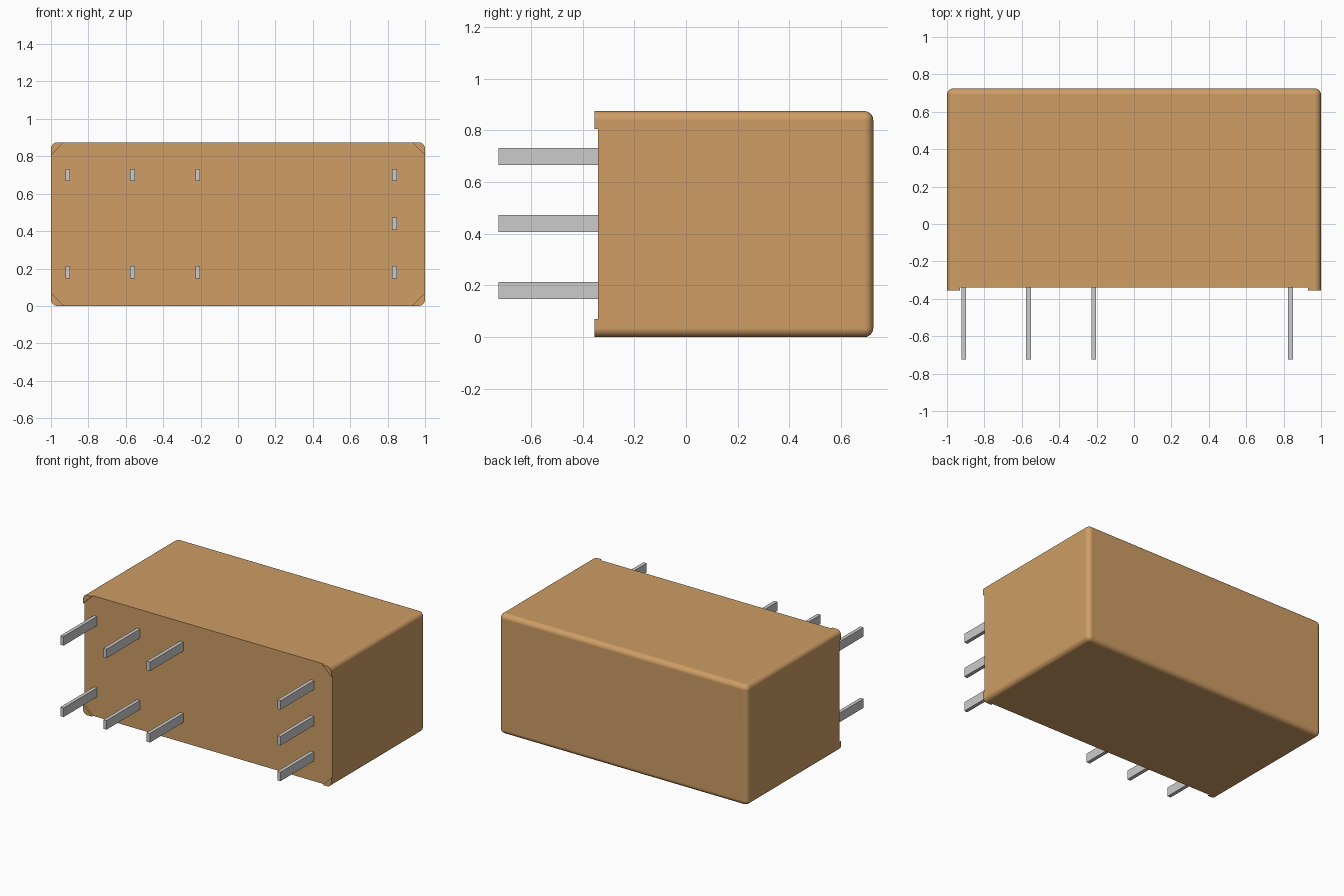
import bpy, bmesh

if "Cube" in bpy.data.objects:
    bpy.data.objects.remove(bpy.data.objects["Cube"])

WIDTH, HEIGHT = 2.0, 0.875
FRONT, BASE, BACK, TIP = -0.355, -0.34, 0.725, -0.725
RADIUS, FOOT = 0.035, 0.07


def make_object(name, bm):
    bmesh.ops.recalc_face_normals(bm, faces=bm.faces)
    mesh = bpy.data.meshes.new(name)
    bm.to_mesh(mesh)
    bm.free()
    obj = bpy.data.objects.new(name, mesh)
    bpy.context.collection.objects.link(obj)
    return obj


def box(x0, x1, y0, y1, z0, z1):
    bm = bmesh.new()
    bmesh.ops.create_cube(bm, size=1)
    for v in bm.verts:
        v.co.x = x0 if v.co.x < 0 else x1
        v.co.y = y0 if v.co.y < 0 else y1
        v.co.z = z0 if v.co.z < 0 else z1
    return bm


# Case: every edge rounded except the rim of the pin side
bm = box(-WIDTH / 2, WIDTH / 2, FRONT, BACK, 0, HEIGHT)
edges = [e for e in bm.edges if any(v.co.y > 0 for v in e.verts)]
bmesh.ops.bevel(bm, geom=edges, offset=RADIUS, offset_type='OFFSET',
                segments=6, profile=0.5, affect='EDGES', clamp_overlap=True)
case = make_object("relay_case", bm)

# Cutter: an octagon that leaves a small triangular foot in each corner
e = 0.02
hw, hh = WIDTH / 2, HEIGHT / 2
quarter = [(hw + e, hh - FOOT - e), (hw - FOOT - e, hh + e)]
outline = (quarter + [(-x, z) for x, z in reversed(quarter)]
           + [(-x, -z) for x, z in quarter]
           + [(x, -z) for x, z in reversed(quarter)])
bm = bmesh.new()
face = bm.faces.new([bm.verts.new((x, BASE, z + hh)) for x, z in outline])
ext = bmesh.ops.extrude_face_region(bm, geom=[face], use_keep_orig=True)
for v in ext["geom"]:
    if isinstance(v, bmesh.types.BMVert):
        v.co.y = FRONT - 0.1
cutter = make_object("recess_cutter", bm)
cutter.hide_render = True

# Cut the recess and finish the case shading
bpy.context.view_layer.objects.active = case
case.select_set(True)
cut = case.modifiers.new("recess", 'BOOLEAN')
cut.operation, cut.solver, cut.object = 'DIFFERENCE', 'EXACT', cutter
bpy.ops.object.modifier_apply(modifier=cut.name)
bpy.data.objects.remove(cutter)
bpy.ops.object.shade_smooth_by_angle()
weighted = case.modifiers.new("flat_sides", 'WEIGHTED_NORMAL')
weighted.keep_sharp = True

material = bpy.data.materials.new("tan_plastic")
material.diffuse_color = (0.62, 0.34, 0.13, 1)
material.use_nodes = True
material.node_tree.nodes["Principled BSDF"].inputs["Base Color"].default_value = material.diffuse_color
case.data.materials.append(material)

# Pins: three pairs on the left, a column of three on the right
low, mid, high = 0.18, 0.44, 0.70
columns = [(-0.91, (low, high)), (-0.565, (low, high)),
           (-0.215, (low, high)), (0.837, (low, mid, high))]
for i, (x, heights) in enumerate(columns, 1):
    for j, z in enumerate(heights, 1):
        make_object(f"pin_{i}_{j}", box(x - 0.013, x + 0.013, TIP, BASE,
                                        z - 0.033, z + 0.033))
